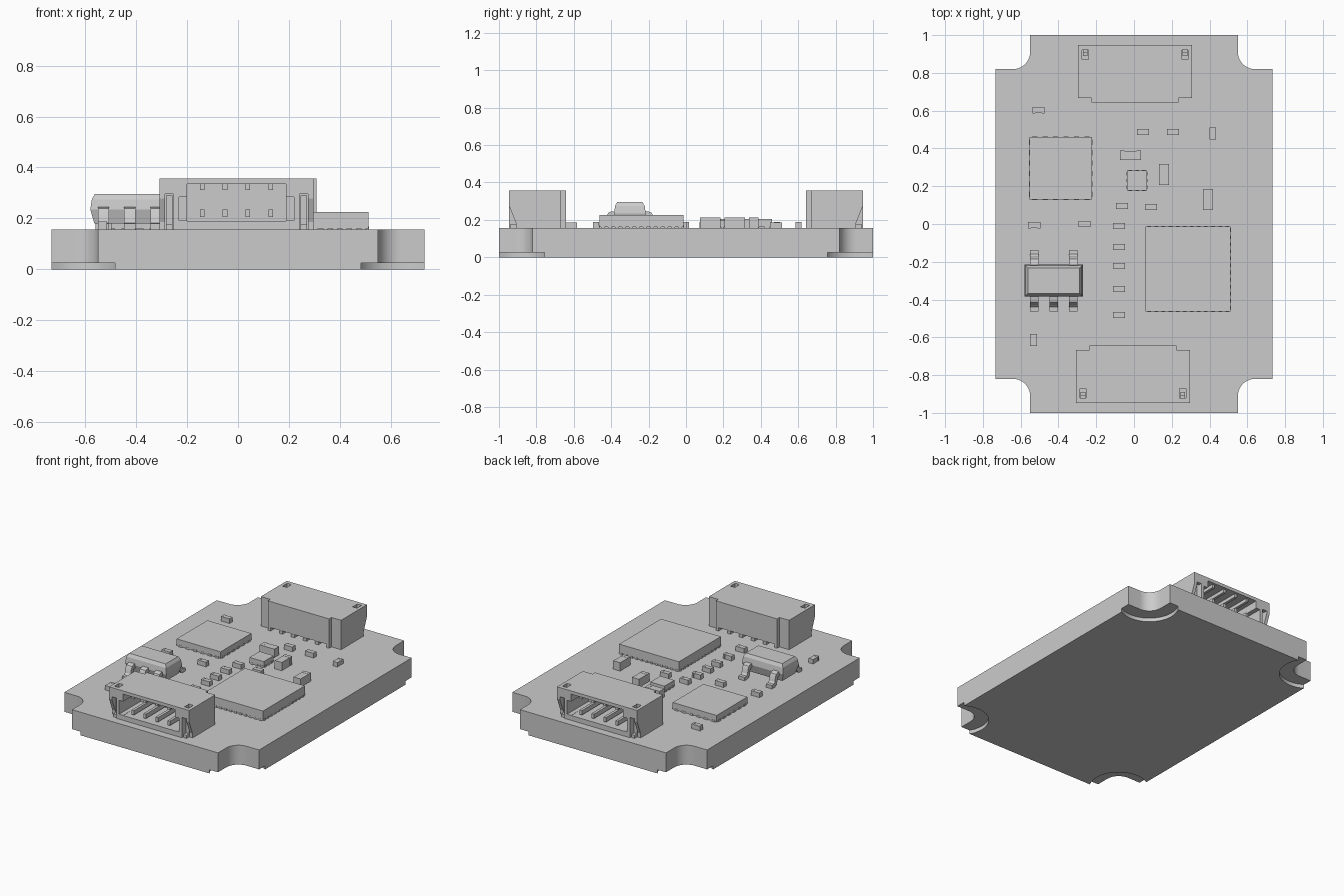
import bpy
import bmesh
from math import cos, sin, radians, pi
from mathutils import Matrix, Vector

if "Cube" in bpy.data.objects:
    bpy.data.objects.remove(bpy.data.objects["Cube"])

grey = bpy.data.materials.new("light grey")
grey.use_nodes = True
colour = (0.6, 0.6, 0.6, 1)
grey.diffuse_color = colour
grey.node_tree.nodes["Principled BSDF"].inputs["Base Color"].default_value = colour

TOP = 0.157  # height of the board's upper face


def finish(name, bm):
    bmesh.ops.recalc_face_normals(bm, faces=bm.faces)
    mesh = bpy.data.meshes.new(name)
    bm.to_mesh(mesh)
    bm.free()
    mesh.materials.append(grey)
    obj = bpy.data.objects.new(name, mesh)
    bpy.context.collection.objects.link(obj)
    return obj


def add_prism(bm, pts, lo, hi, axis="z"):
    """Extrude a 2D outline along z, or a (y, z) outline along x."""
    def place(p, h):
        return Vector((p[0], p[1], h)) if axis == "z" else Vector((h, p[0], p[1]))
    face = bm.faces.new([bm.verts.new(place(p, lo)) for p in pts])
    ext = bmesh.ops.extrude_face_region(bm, geom=[face])
    verts = [g for g in ext["geom"] if isinstance(g, bmesh.types.BMVert)]
    bmesh.ops.translate(bm, verts=verts, vec=place((0, 0), hi - lo))
    return verts


def add_box(bm, x0, x1, y0, y1, z0, z1):
    return add_prism(bm, [(x0, y0), (x1, y0), (x1, y1), (x0, y1)], z0, z1)


def smooth(obj):
    bpy.ops.object.select_all(action="DESELECT")
    obj.select_set(True)
    bpy.context.view_layer.objects.active = obj
    bpy.ops.object.shade_smooth_by_angle(angle=radians(30))


# Board: main slab with notched corners, thin base with larger round reliefs
def arc(r, a0, a1, n=14):
    return [(0.64 + r * cos(radians(a0 + (a1 - a0) * i / n)),
             0.91 + r * sin(radians(a0 + (a1 - a0) * i / n))) for i in range(n + 1)]


def four_corners(quarter):
    left = [(-x, y) for x, y in reversed(quarter)]
    half = quarter[::-1] + left[::-1]
    return half + [(-x, -y) for x, y in half]


bm = bmesh.new()
notch = [(0.55, 1)] + arc(0.09, 180, 270) + [(0.733, 0.82)]
add_prism(bm, four_corners(notch), 0.025, TOP)
relief = [(0.484, 1)] + arc(0.18, 151, 299)[1:-1] + [(0.733, 0.756)]
add_prism(bm, four_corners(relief), 0, 0.025)
smooth(finish("board", bm))


# Side-entry connectors
def cut(obj, fill):
    bm = bmesh.new()
    fill(bm)
    cutter = finish("cutter", bm)
    cutter.hide_render = True
    mod = obj.modifiers.new("cut", "BOOLEAN")
    mod.operation, mod.solver, mod.object = "DIFFERENCE", "EXACT", cutter
    bpy.context.view_layer.objects.active = obj
    bpy.ops.object.modifier_apply(modifier=mod.name)
    bpy.data.objects.remove(cutter)


bm = bmesh.new()
half = [(0.302, -0.947), (0.302, -0.668), (0.23, -0.668), (0.23, -0.642)]
add_prism(bm, half + [(-x, y) for x, y in reversed(half)], TOP - 0.001, 0.357)
housing = finish("front_connector_housing", bm)

cut(housing, lambda b: add_box(b, -0.195, 0.195, -1, -0.7, 0.19, 0.335))
cut(housing, lambda b: add_box(b, -0.225, 0.225, -1, -0.72, 0.191, 0.285))
cut(housing, lambda b: add_box(b, -0.21, 0.21, -0.69, -0.6, 0.1, 0.18))
wedge = [(-1, 0.41), (-0.91, 0.185), (-0.91, 0.1), (-1, 0.1)]
for s in (-1, 1):
    lo, hi = sorted((s * 0.247, s * 0.28))
    cut(housing, lambda b: add_box(b, lo, hi, -1, -0.86, 0.1, 0.295))
    cut(housing, lambda b: add_box(b, lo, hi, -0.92, -0.87, 0.25, 0.5))
    w0, w1 = sorted((s * 0.265, s * 0.35))
    cut(housing, lambda b: add_prism(b, wedge, w0, w1, "x"))

bm = bmesh.new()
for i in range(4):
    x = (i - 1.5) * 0.09
    add_box(bm, x - 0.009, x + 0.009, -0.93, -0.69, 0.205, 0.235)
    add_box(bm, x - 0.009, x + 0.009, -0.93, -0.69, 0.312, 0.336)
    add_box(bm, x - 0.012, x + 0.012, -0.71, -0.645, TOP, 0.177)
for s in (-1, 1):
    lo, hi = sorted((s * 0.251, s * 0.276))
    add_box(bm, lo, hi, -0.91, -0.89, TOP, 0.29)
    add_box(bm, lo, hi, -0.938, -0.89, TOP, 0.177)
contacts = finish("front_connector_contacts", bm)

for obj in (housing, contacts):
    obj.location.x = -0.006
    back = obj.copy()
    back.name = obj.name.replace("front", "back")
    back.location.x = 0.006
    back.rotation_euler.z = pi
    bpy.context.collection.objects.link(back)


# Flat chips with rows of edge pads
def flat_chip(name, x0, x1, y0, y1, height, count):
    bm = bmesh.new()
    add_box(bm, x0, x1, y0, y1, TOP + 0.004, height)
    for i in range(count):
        t = (i + 0.5) / count
        x, y = x0 + (x1 - x0) * t, y0 + (y1 - y0) * t
        w = (x1 - x0) / count * 0.25
        add_box(bm, x - w, x + w, y0 - 0.002, y1 + 0.002, TOP, TOP + 0.012)
        add_box(bm, x0 - 0.002, x1 + 0.002, y - w, y + w, TOP, TOP + 0.0115)
    finish(name, bm)


flat_chip("large_chip", 0.062, 0.512, -0.463, -0.013, 0.226, 12)
flat_chip("medium_chip", -0.553, -0.222, 0.13, 0.46, 0.206, 6)
flat_chip("small_chip", -0.037, 0.07, 0.177, 0.284, 0.2, 3)

# Regulator: bevelled body and bent leads
bm = bmesh.new()
cx, cy = -0.425, -0.3
rings = []
for inset, z in ((0.016, 0.18), (0, 0.235), (0.006, 0.275), (0.018, 0.296)):
    hx, hy = 0.155 - inset, 0.085 - inset
    rings.append([bm.verts.new((cx + sx * hx, cy + sy * hy, z))
                  for sx, sy in ((-1, -1), (1, -1), (1, 1), (-1, 1))])
for a, b in zip(rings, rings[1:]):
    for i in range(4):
        j = (i + 1) % 4
        bm.faces.new((a[i], a[j], b[j], b[i]))
bm.faces.new(rings[0])
bm.faces.new(rings[-1])
finish("regulator_body", bm)

lead = [(0.06, 0.245), (0.1, 0.245), (0.115, 0.238), (0.123, 0.225), (0.13, 0.192),
        (0.14, 0.181), (0.162, 0.18), (0.162, TOP), (0.13, TOP), (0.115, 0.165),
        (0.106, 0.18), (0.1, 0.21), (0.095, 0.217), (0.06, 0.217)]
bm = bmesh.new()
for side, offsets in ((-1, (-0.103, 0, 0.103)), (1, (-0.103, 0.103))):
    for dx in offsets:
        outline = [(cy + side * d, z) for d, z in lead]
        add_prism(bm, outline, cx + dx - 0.022, cx + dx + 0.022, "x")
smooth(finish("regulator_leads", bm))


# Passive components: body between two slightly larger end terminals
def passive(name, x, y, length, width, height, upright=False):
    bm = bmesh.new()
    l, w, e = length / 2, width / 2, length * 0.22
    add_box(bm, e - l, l - e, 0.001 - w, w - 0.001, TOP, height - 0.001)
    add_box(bm, -l, e - l, -w, w, TOP, height)
    add_box(bm, l - e, l, -w, w, TOP, height)
    turn = Matrix.Rotation(pi / 2 if upright else 0, 4, "Z")
    bm.transform(Matrix.Translation((x, y, 0)) @ turn)
    finish(name, bm)


flat_spots = [(-0.506, 0.602), (0.048, 0.487), (0.207, 0.487), (-0.063, 0.095), (0.09, 0.09),
              (-0.528, -0.006), (-0.262, 0)]
column = [(-0.08, y) for y in (-0.011, -0.122, -0.222, -0.344, -0.482)]
for n, (x, y) in enumerate(flat_spots + column):
    passive(f"small_capacitor_{n + 1}", x, y, 0.064, 0.033, 0.189)
for n, (x, y) in enumerate([(0.417, 0.48), (-0.532, -0.614)]):
    passive(f"upright_capacitor_{n + 1}", x, y, 0.064, 0.035, 0.187, True)
passive("large_capacitor_1", -0.018, 0.363, 0.111, 0.05, 0.214)
for n, (x, y) in enumerate([(0.159, 0.261), (0.392, 0.13)]):
    passive(f"large_capacitor_{n + 2}", x, y, 0.111, 0.053, 0.214, True)
